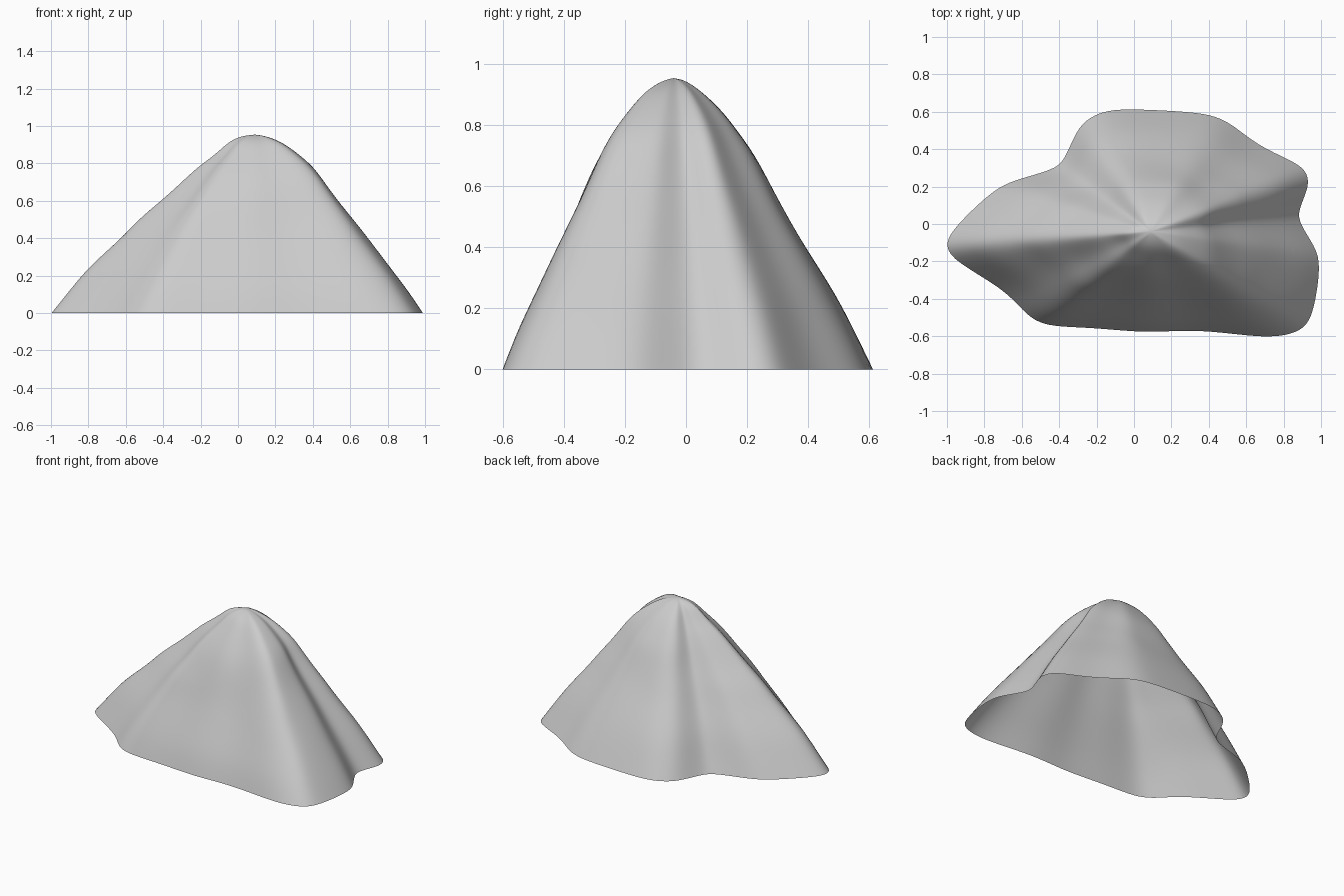
import bpy
import bmesh
import math
from mathutils import Vector, noise

default_cube = bpy.data.objects.get("Cube")
if default_cube:
    bpy.data.objects.remove(default_cube, do_unlink=True)

# Ground outline of the mountain, counter-clockwise from the eastern gully
outline = [
    (.87, .02), (.89, .1), (.94, .21), (.92, .29), (.84, .34), (.66, .42),
    (.53, .53), (.43, .58), (.3, .6), (0, .615), (-.14, .61), (-.24, .57),
    (-.31, .5), (-.37, .34), (-.43, .29), (-.62, .24), (-.72, .2), (-.83, .11),
    (-.98, -.04), (-1.01, -.12), (-.96, -.2), (-.69, -.35), (-.59, -.47),
    (-.51, -.53), (-.4, -.55), (-.2, -.555), (.08, -.585), (.33, -.56),
    (.65, -.605), (.81, -.6), (.91, -.56), (.96, -.48), (1, -.22), (.97, -.12),
]

# Slope profiles: height, then share of the outline left on each side
slopes = [
    # height, east, north, west, south
    (0, 1, 1, 1, 1),
    (.12, .91, .91, .91, .93),
    (.25, .8, .81, .81, .82),
    (.4, .67, .66, .66, .69),
    (.5, .58, .57, .57, .61),
    (.6, .49, .49, .46, .54),
    (.7, .41, .41, .36, .46),
    (.78, .35, .32, .28, .36),
    (.85, .26, .24, .19, .26),
    (.915, .16, .13, .13, .16),
    (.945, .07, .06, .07, .06),
]
summit = Vector((.09, -.04, .955))


def spread(direction, row):
    """Blend the side profiles of one height by compass direction."""
    height, east, north, west, south = row
    side_x = east if direction.x > 0 else west
    side_y = north if direction.y > 0 else south
    unit = direction.normalized()
    return side_x * unit.x ** 2 + side_y * unit.y ** 2


def relief(point, height):
    """Gentle rock unevenness that fades out at the base and the summit."""
    fade = math.sin(math.pi * height / summit.z)
    return 1 + .025 * fade * noise.noise(point * 5)


def make_ring(bm, row):
    """Add one contour line of the mountain."""
    ring = []
    for x, y in outline:
        direction = Vector((x - summit.x, y - summit.y, 0))
        point = summit + direction * spread(direction, row)
        point.z = row[0]
        offset = (point - summit) * relief(point, row[0])
        ring.append(bm.verts.new((summit.x + offset.x, summit.y + offset.y, row[0])))
    return ring


def make_material(name, colour):
    material = bpy.data.materials.new(name)
    material.use_nodes = True
    material.diffuse_color = colour
    material.node_tree.nodes["Principled BSDF"].inputs["Base Color"].default_value = colour
    return material


# Mountain shell, open underneath
bm = bmesh.new()
rings = [make_ring(bm, row) for row in slopes]
count = len(outline)
for lower, upper in zip(rings, rings[1:]):
    for i in range(count):
        j = (i + 1) % count
        bm.faces.new((lower[i], lower[j], upper[j], upper[i]))

# Summit cap
peak = bm.verts.new(summit)
for i in range(count):
    bm.faces.new((rings[-1][i], rings[-1][(i + 1) % count], peak))

mesh = bpy.data.meshes.new("mountain")
bm.to_mesh(mesh)
bm.free()
mountain = bpy.data.objects.new("mountain", mesh)
bpy.context.collection.objects.link(mountain)
mesh.materials.append(make_material("stone_grey", (.6, .6, .6, 1)))
mesh.shade_smooth()

# Rounded ridges and gullies
smoothing = mountain.modifiers.new("rounding", "SUBSURF")
smoothing.levels = 2
smoothing.render_levels = 2
